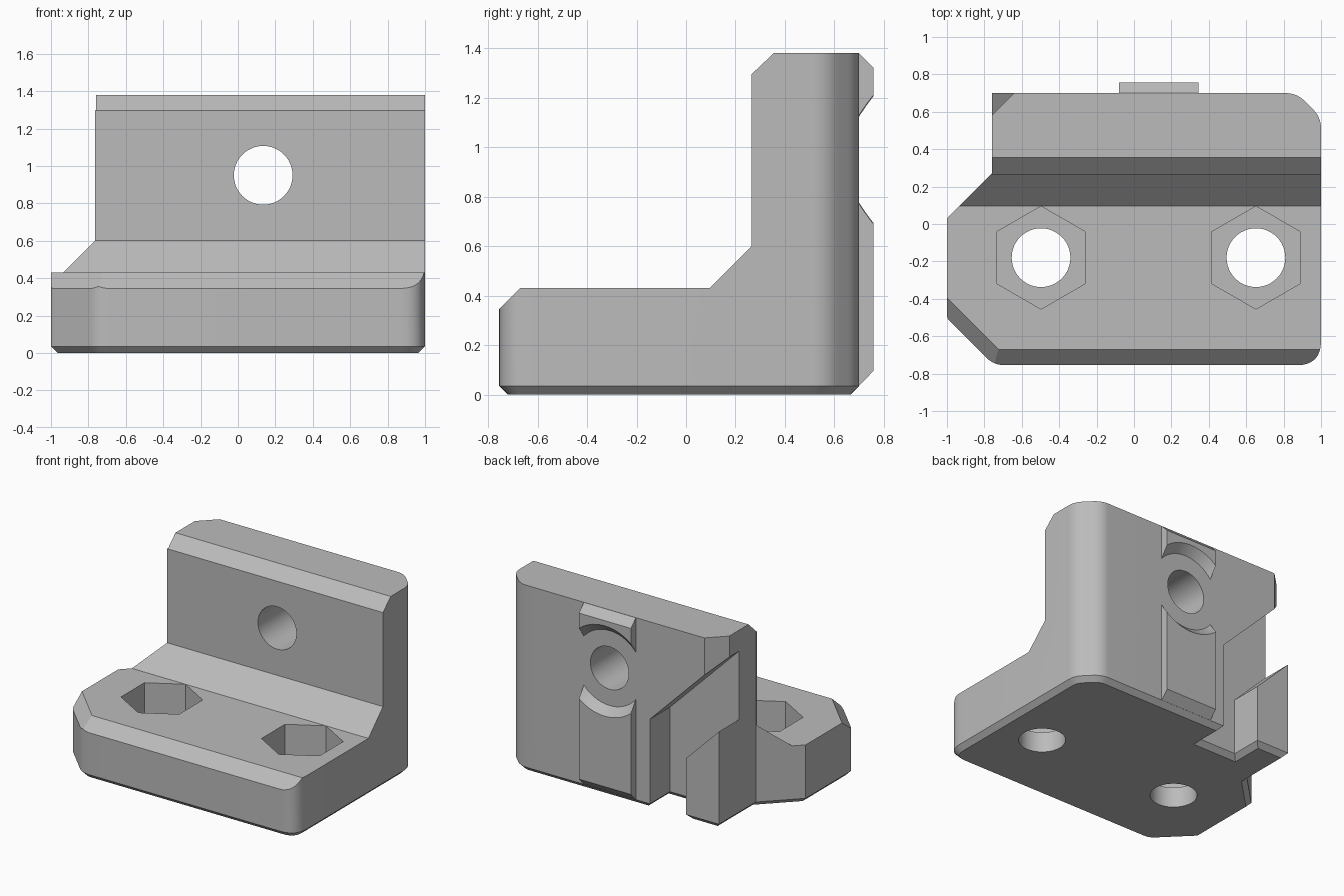
import bpy
import bmesh
import math
from mathutils import Vector, Matrix

cube = bpy.data.objects.get("Cube")
if cube:
    bpy.data.objects.remove(cube, do_unlink=True)

# Single plastic colour
grey = bpy.data.materials.new("grey_plastic")
grey.use_nodes = True
colour = (0.5, 0.5, 0.5, 1)
grey.diffuse_color = colour
grey.node_tree.nodes["Principled BSDF"].inputs["Base Color"].default_value = colour


def finish(name, bm):
    bmesh.ops.recalc_face_normals(bm, faces=bm.faces)
    mesh = bpy.data.meshes.new(name)
    bm.to_mesh(mesh)
    bm.free()
    mesh.materials.append(grey)
    obj = bpy.data.objects.new(name, mesh)
    bpy.context.collection.objects.link(obj)
    return obj


def prism_mesh(points, lo, hi, axis):
    """Extrude a 2D outline along one axis, from lo to hi."""
    place = {"x": lambda a, b: (lo, a, b),
             "y": lambda a, b: (a, lo, b),
             "z": lambda a, b: (a, b, lo)}[axis]
    step = Vector([(hi - lo) * (axis == k) for k in "xyz"])
    bm = bmesh.new()
    face = bm.faces.new([bm.verts.new(place(*p)) for p in points])
    top = bmesh.ops.extrude_face_region(bm, geom=[face])["geom"]
    bmesh.ops.translate(bm, vec=step, verts=[v for v in top if isinstance(v, bmesh.types.BMVert)])
    return bm


def prism(name, points, lo, hi, axis):
    return finish(name, prism_mesh(points, lo, hi, axis))


def ring(cx, cy, radius, sides, turn=0.0):
    return [(cx + radius * math.cos(turn + math.tau * i / sides),
             cy + radius * math.sin(turn + math.tau * i / sides)) for i in range(sides)]


def rounded(corners, steps=8):
    """Round each (x, y, cut) corner of an outline."""
    out = []
    for i, (x, y, cut) in enumerate(corners):
        p = Vector((x, y))
        if not cut:
            out.append(p)
            continue
        a = p + (Vector(corners[i - 1][:2]) - p).normalized() * cut
        b = p + (Vector(corners[(i + 1) % len(corners)][:2]) - p).normalized() * cut
        for k in range(steps + 1):
            t = k / steps
            out.append(a * (1 - t) ** 2 + p * 2 * t * (1 - t) + b * t * t)
    return out


def combine(target, tool, operation):
    """Apply a boolean and discard the tool."""
    mod = target.modifiers.new("combine", "BOOLEAN")
    mod.operation, mod.solver, mod.object = operation, "EXACT", tool
    graph = bpy.context.evaluated_depsgraph_get()
    mesh = bpy.data.meshes.new_from_object(target.evaluated_get(graph))
    target.modifiers.clear()
    target.data = mesh
    bpy.data.objects.remove(tool, do_unlink=True)


# Footprint with a chamfered lower edge
footprint = rounded([(-1, -0.505, 0.02), (-0.75, -0.755, 0.06), (1, -0.755, 0.13),
                     (1, 0.57, 0.06), (0.87, 0.70, 0.06), (-0.76, 0.70, 0),
                     (-0.76, 0.27, 0), (-1, 0.03, 0)])
bm = prism_mesh(footprint, 0, 1.6, "z")
bmesh.ops.recalc_face_normals(bm, faces=bm.faces)
low = [e for e in bm.edges if all(v.co.z < 0.001 for v in e.verts)]
bmesh.ops.bevel(bm, geom=low, offset=0.035, segments=1, affect="EDGES")
bracket = finish("angle_bracket", bm)

# L-shaped side profile
profile = [(-0.9, -0.2), (-0.9, 0.2), (-0.67, 0.43), (0.095, 0.43), (0.265, 0.60),
           (0.265, 1.295), (0.355, 1.38), (0.9, 1.38), (0.9, -0.2)]
combine(bracket, prism("profile", profile, -1.2, 1.2, "x"), "INTERSECT")

# Sloped top edge of the cut front corner
corner = prism("corner_cutter", [(-0.949, 0.47), (-1.11, 0.295), (-1.3, 0.295), (-1.3, 0.47)], -1, 1, "x")
corner.data.transform(Matrix.Rotation(math.radians(-45), 4, "Z"))
combine(bracket, corner, "DIFFERENCE")

# Cut upper rear corner of the wall
combine(bracket, prism("wall_corner_cutter", [(-0.54, 0.80), (-0.86, 0.80), (-0.86, 0.48)],
                       0.85, 1.6, "z"), "DIFFERENCE")

# Bent cable channel in the back, leaving a solid hook beside it
channel = [(-0.195, -0.1), (-0.195, 0.66), (-0.86, 1.325), (-0.86, 0.82), (-0.49, 0.45), (-0.49, -0.1)]
combine(bracket, prism("channel_cutter", channel, 0.465, 0.9, "y"), "DIFFERENCE")

# Flared mouth of the channel
bm = prism_mesh([(-0.49, 0.465), (-0.195, 0.465), (-0.195, 0.9), (-0.49, 0.9)], -0.01, 0.035, "z")
for v in bm.verts:
    if v.co.z < 0:
        v.co.x += 0.045 if v.co.x > -0.3 else -0.045
        v.co.y -= 0.045
combine(bracket, finish("mouth_cutter", bm), "DIFFERENCE")

# Keying ribs on the back, hollowed around the bolt hole
bolt_x, bolt_z = 0.135, 0.95
ribs = {"lower_rib": [(0.6, 0.04), (0.70, 0.036), (0.757, 0.095), (0.757, 0.9), (0.6, 0.9)],
        "upper_rib": [(0.6, 1.0), (0.757, 1.0), (0.757, 1.322), (0.70, 1.379), (0.6, 1.3)]}
for name, points in ribs.items():
    rib = prism(name, points, -0.08, 0.345, "x")
    bm = bmesh.new()
    bmesh.ops.create_cone(bm, cap_ends=True, segments=64, radius1=0.377, radius2=0.077, depth=0.3)
    bmesh.ops.rotate(bm, matrix=Matrix.Rotation(math.radians(90), 3, "X"), verts=bm.verts)
    bmesh.ops.translate(bm, vec=(bolt_x, 0.65, bolt_z), verts=bm.verts)
    combine(rib, finish("cone_cutter", bm), "DIFFERENCE")
    combine(bracket, rib, "UNION")

# Bolt hole through the wall
combine(bracket, prism("bolt_cutter", ring(bolt_x, bolt_z, 0.157, 48), 0, 1, "y"), "DIFFERENCE")

# Screw holes with hexagonal nut pockets in the base
for x in (-0.497, 0.652):
    combine(bracket, prism("nut_cutter", ring(x, -0.18, 0.275, 6, math.pi / 2), 0.15, 0.6, "z"), "DIFFERENCE")
    combine(bracket, prism("screw_cutter", ring(x, -0.18, 0.157, 48), -0.2, 0.3, "z"), "DIFFERENCE")

# Smooth the round parts, keep edges sharp
bpy.ops.object.select_all(action="DESELECT")
bracket.select_set(True)
bpy.context.view_layer.objects.active = bracket
bpy.ops.object.shade_smooth_by_angle(angle=math.radians(25))
